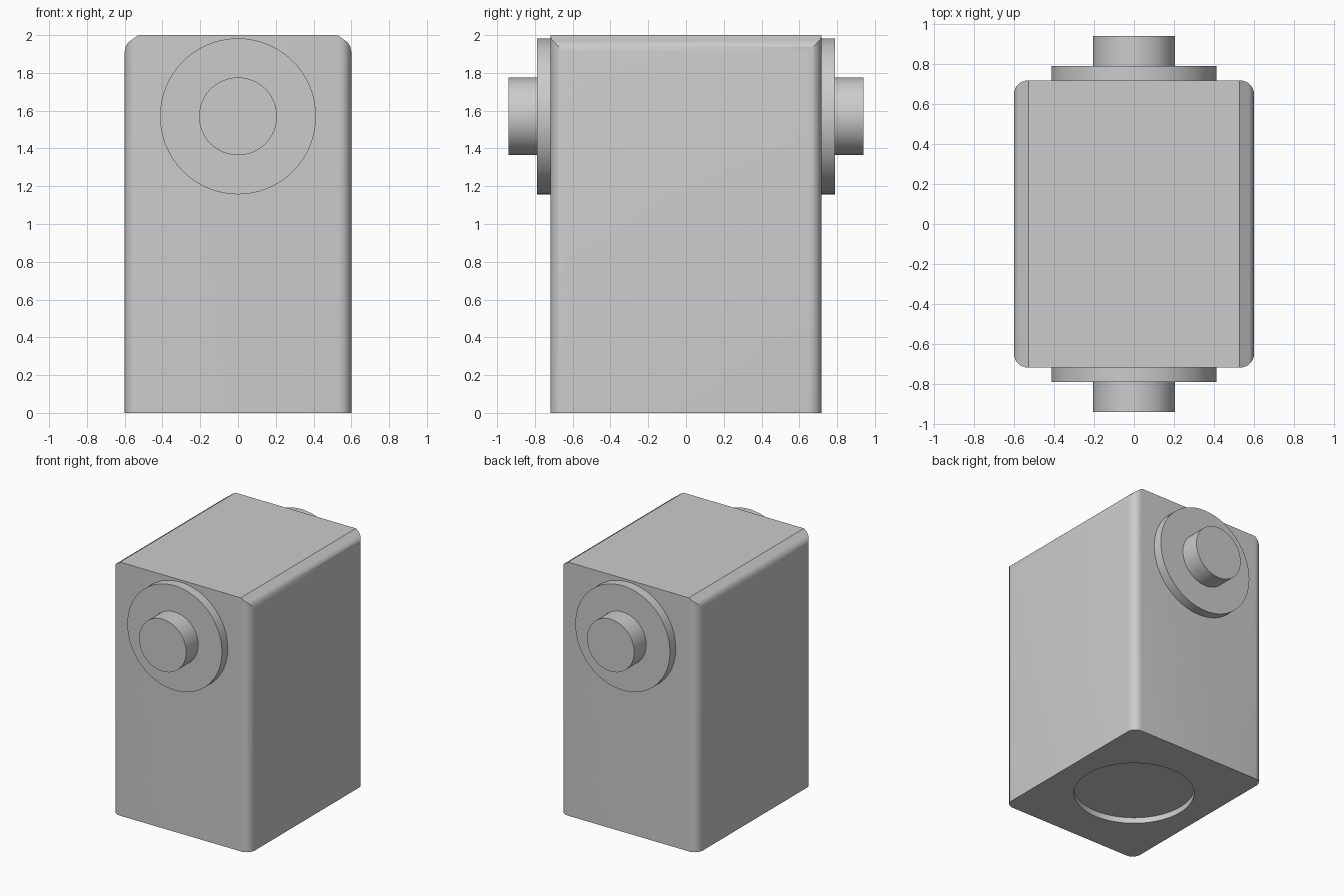
import bpy
import bmesh
from math import sin, cos, pi, radians
from mathutils import Matrix, Vector

cube = bpy.data.objects.get("Cube")
if cube:
    bpy.data.objects.remove(cube, do_unlink=True)

HALF_X, HALF_Y, HEIGHT, CORNER = 0.6, 0.717, 2.0, 0.07
PIN_Z = 1.57

grey = bpy.data.materials.new("plain grey")
grey.use_nodes = True
colour = (0.6, 0.6, 0.6, 1)
grey.diffuse_color = colour
grey.node_tree.nodes["Principled BSDF"].inputs["Base Color"].default_value = colour


def add_object(name, bm):
    bmesh.ops.recalc_face_normals(bm, faces=bm.faces)
    mesh = bpy.data.meshes.new(name)
    bm.to_mesh(mesh)
    bm.free()
    mesh.materials.append(grey)
    obj = bpy.data.objects.new(name, mesh)
    bpy.context.collection.objects.link(obj)
    return obj


def prism(name, outline, direction):
    bm = bmesh.new()
    face = bm.faces.new([bm.verts.new(p) for p in outline])
    result = bmesh.ops.extrude_face_region(bm, geom=[face], use_keep_orig=True)
    moved = [g for g in result["geom"] if isinstance(g, bmesh.types.BMVert)]
    bmesh.ops.translate(bm, verts=moved, vec=Vector(direction))
    return add_object(name, bm)


def cylinder(name, radius, depth, matrix):
    bm = bmesh.new()
    bmesh.ops.create_cone(bm, cap_ends=True, segments=64, radius1=radius,
                          radius2=radius, depth=depth, matrix=matrix)
    return add_object(name, bm)


def select_only(obj):
    bpy.ops.object.select_all(action='DESELECT')
    obj.select_set(True)
    bpy.context.view_layer.objects.active = obj


def cut(obj, cutter, operation):
    mod = obj.modifiers.new("cut", 'BOOLEAN')
    mod.operation = operation
    mod.solver = 'EXACT'
    mod.object = cutter
    cutter.hide_render = True
    select_only(obj)
    bpy.ops.object.modifier_apply(modifier=mod.name)
    bpy.data.objects.remove(cutter, do_unlink=True)


def smooth(obj):
    select_only(obj)
    bpy.ops.object.shade_smooth_by_angle(angle=radians(30))


# Housing: rounded upright corners
plan = []
for quarter, (sx, sy) in enumerate([(1, 1), (-1, 1), (-1, -1), (1, -1)]):
    for i in range(9):
        a = (quarter + i / 8) * pi / 2
        plan.append((sx * (HALF_X - CORNER) + CORNER * cos(a),
                     sy * (HALF_Y - CORNER) + CORNER * sin(a), 0))
housing = prism("housing", plan, (0, 0, HEIGHT))

# Softened long edges along the top
edge = [(0.7, -0.1), (0.7, 1.9), (0.6, 1.91), (0.594, 1.94), (0.58, 1.963),
        (0.527, HEIGHT), (0.527, 2.1)]
edge = [(0.6 + 0.1, -0.1), (0.7, 1.91)] + edge[2:5] + [(0.527, 2.0), (0.5, 2.02)]
profile = [(x, -1, z) for x, z in edge] + [(-x, -1, z) for x, z in reversed(edge)]
cut(housing, prism("top_edge_cutter", profile, (0, 2, 0)), 'INTERSECT')

# Shallow round recess underneath
cut(housing, cylinder("recess_cutter", 0.43, 0.09, Matrix()), 'DIFFERENCE')
smooth(housing)

# Flange and pin on each end
for side, label in ((-1, "front"), (1, "back")):
    for part, radius, outer in (("flange", 0.413, 0.79), ("pin", 0.206, 0.94)):
        inner = HALF_Y - 0.01 if part == "flange" else 0.78
        place = (Matrix.Translation((0, side * (inner + outer) / 2, PIN_Z))
                 @ Matrix.Rotation(pi / 2, 4, 'X'))
        smooth(cylinder(f"{label}_{part}", radius, outer - inner, place))
